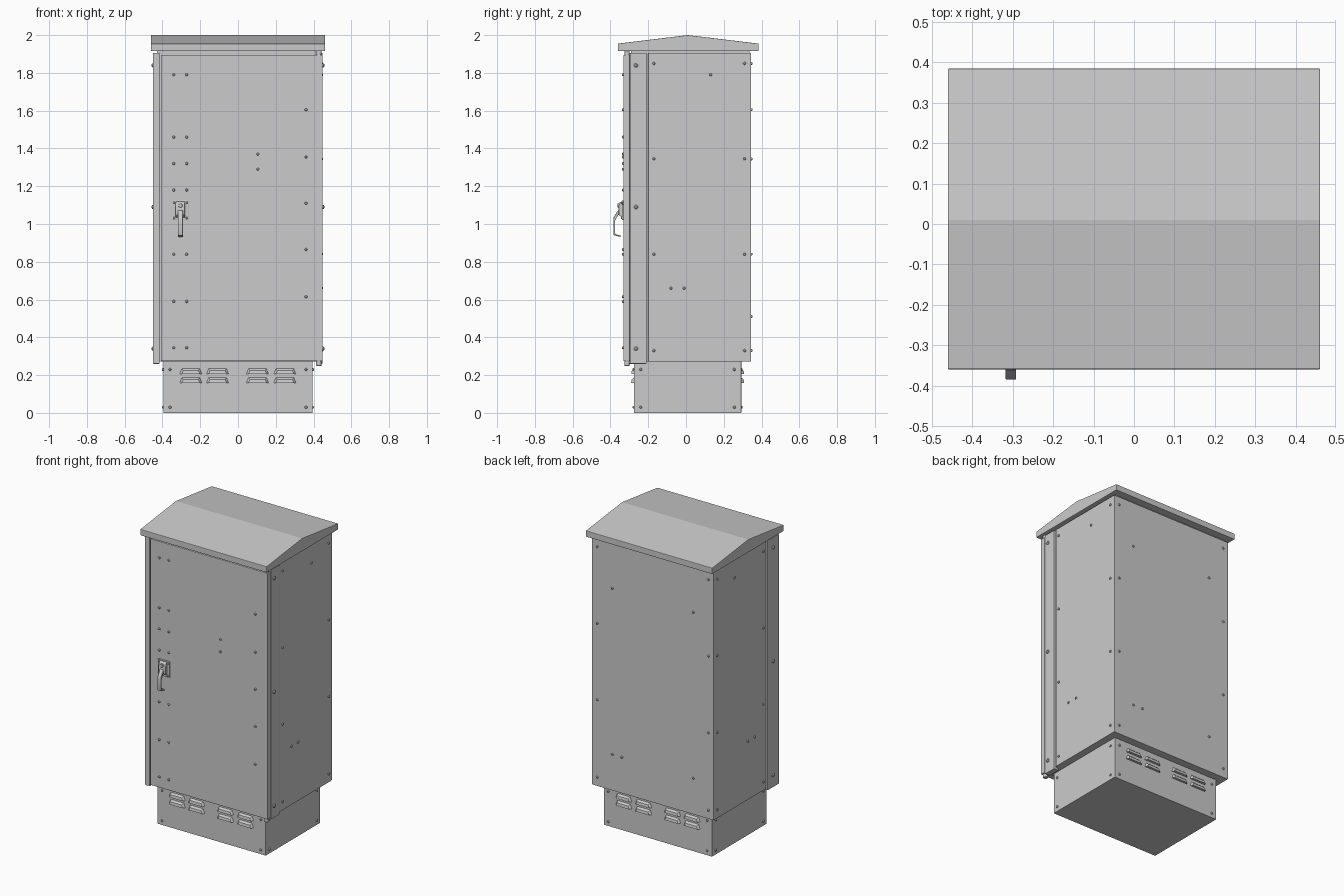
import bpy, bmesh, math
from mathutils import Vector, Matrix

if "Cube" in bpy.data.objects:
    bpy.data.objects.remove(bpy.data.objects["Cube"])


def finish(name, bm, bevel=0, smooth=False):
    bmesh.ops.recalc_face_normals(bm, faces=bm.faces)
    me = bpy.data.meshes.new(name)
    bm.to_mesh(me)
    bm.free()
    ob = bpy.data.objects.new(name, me)
    bpy.context.collection.objects.link(ob)
    if bevel:
        m = ob.modifiers.new("edge", 'BEVEL')
        m.width, m.segments, m.limit_method = bevel, 2, 'ANGLE'
    if smooth:
        bpy.ops.object.select_all(action='DESELECT')
        bpy.context.view_layer.objects.active = ob
        ob.select_set(True)
        bpy.ops.object.shade_smooth_by_angle(angle=math.radians(35))
    return ob


def box(name, x, y, z, bevel=0):
    bm = bmesh.new()
    mid = Vector([(a + b) / 2 for a, b in (x, y, z)])
    size = [b - a for a, b in (x, y, z)]
    bmesh.ops.create_cube(bm, size=1, matrix=Matrix.Translation(mid) @ Matrix.Diagonal((*size, 1)))
    return finish(name, bm, bevel)


def prism(name, profile, x0, x1, bevel=0, smooth=False):
    # extrude a (y, z) profile along x
    bm = bmesh.new()
    f = bm.faces.new([bm.verts.new((x0, y, z)) for y, z in profile])
    ext = bmesh.ops.extrude_face_region(bm, geom=[f])['geom']
    bmesh.ops.translate(bm, vec=(x1 - x0, 0, 0), verts=[v for v in ext if isinstance(v, bmesh.types.BMVert)])
    return finish(name, bm, bevel, smooth)


def studs(name, points, direction, r=0.0075, h=0.007):
    # low domed bolt heads: a disc wall with a tapered cap
    bm = bmesh.new()
    d = Vector(direction)
    rot = d.to_track_quat('Z', 'Y').to_matrix().to_4x4()
    for p in points:
        p = Vector(p)
        for r1, r2, a, b in ((r, r, -0.004, h * 0.5), (r, r * 0.55, h * 0.5, h)):
            bmesh.ops.create_cone(bm, cap_ends=True, segments=12, radius1=r1, radius2=r2, depth=b - a,
                                  matrix=Matrix.Translation(p + d * (a + b) / 2) @ rot)
    return finish(name, bm, smooth=True)


def rod(name, centre, r, depth, axis):
    bm = bmesh.new()
    rot = Vector(axis).to_track_quat('Z', 'Y').to_matrix().to_4x4()
    bmesh.ops.create_cone(bm, cap_ends=True, segments=20, radius1=r, radius2=r, depth=depth,
                          matrix=Matrix.Translation(centre) @ rot)
    return finish(name, bm, 0.002, True)


# Main shell, plinth and roof
box("plinth", (-0.395, 0.395), (-0.275, 0.293), (0, 0.28), 0.002)
box("cabinet_body", (-0.443, 0.443), (-0.2, 0.345), (0.272, 1.905), 0.002)
box("inner_frame", (-0.432, 0.432), (-0.292, -0.19), (0.272, 1.905))
box("roof_collar", (-0.43, 0.43), (-0.29, 0.335), (1.89, 1.925))
prism("roof", [(-0.36, 1.915), (-0.36, 1.955), (0.01, 2.0), (0.385, 1.955), (0.385, 1.915)],
      -0.461, 0.461, 0.003)

# Door with side pillars and hinge pins
box("door", (-0.408, 0.447), (-0.332, -0.297), (0.274, 1.896), 0.003)
box("left_pillar", (-0.45, -0.415), (-0.326, -0.208), (0.26, 1.905), 0.003)
box("right_pillar", (0.412, 0.448), (-0.294, -0.208), (0.26, 1.905), 0.003)
for z, n in ((0.263, "lower"), (1.902, "upper")):
    rod(n + "_hinge_pin", (0.428, -0.312, z), 0.014, 0.028, (0, 0, 1))

# Door fasteners
door_pts = [(x, -0.332, z) for x in (-0.34, -0.272) for z in (1.79, 1.46, 1.32, 1.18, 0.84, 0.59, 0.345)]
door_pts += [(0.36, -0.332, z) for z in (1.605, 1.355, 1.11, 0.865, 0.615)]
door_pts += [(0.105, -0.332, z) for z in (1.37, 1.29)]
studs("door_bolts", door_pts, (0, -1, 0))

# Side, pillar and plinth fasteners, mirrored left and right
for s, side in ((-1, "left"), (1, "right")):
    pts = [(s * 0.443, y, z) for y in (-0.17, 0.31) for z in (1.85, 1.345, 0.84, 0.33)]
    pts += [(s * 0.443, 0.13, 1.79), (s * 0.443, -0.08, 0.66), (s * 0.443, -0.01, 0.66)]
    studs(side + "_side_bolts", pts, (s, 0, 0))
    studs(side + "_pillar_bolts", [(s * 0.449, -0.265, z) for z in (1.84, 1.09, 0.34)], (s, 0, 0), 0.011, 0.008)
    studs(side + "_plinth_bolts", [(s * 0.395, y, z) for y in (-0.24, 0.256) for z in (0.03, 0.23)], (s, 0, 0))

# Back fasteners
back = [(x, 0.345, z) for x in (-0.405, 0.405) for z in (1.85, 1.345, 0.84, 0.33)]
back += [(x, 0.345, z) for x in (-0.295, 0.295) for z in (1.605, 0.51)] + [(0.225, 0.345, 0.51)]
studs("back_bolts", back, (0, 1, 0))

# Pressed louvre hoods on plinth front and back
for s, wall, side in ((-1, -0.275, "front"), (1, 0.293, "back")):
    studs(side + "_plinth_bolts", [(x, wall, z) for x in (-0.36, 0.36) for z in (0.03, 0.23)], (0, s, 0))
    bm = bmesh.new()
    for cx in (-0.25, -0.108, 0.103, 0.248):
        for cz in (0.22, 0.173):
            a, b, top, low = 0.048, 0.06, cz + 0.016, cz - 0.014
            pts = [(-b, -0.002, low), (b, -0.002, low), (a, -0.002, top), (-a, -0.002, top),
                   (-a, 0.015, low), (a, 0.015, low), (a - 0.008, 0.012, top - 0.012), (8e-3 - a, 0.012, top - 0.012)]
            v = [bm.verts.new((cx + x, wall + s * y, z)) for x, y, z in pts]
            bmesh.ops.convex_hull(bm, input=v)
    finish(side + "_louvres", bm, 0, True)

# Handle: backing plate, boss, lock and curved lever
hx = -0.305
box("handle_plate", (hx - 0.043, hx + 0.043), (-0.34, -0.33), (1.02, 1.125), 0.003)
studs("handle_plate_bolts", [(hx + dx, -0.34, z) for dx in (-0.034, 0.034) for z in (1.032, 1.113)],
      (0, -1, 0), 0.006, 0.005)
prism("handle_boss", [(-0.335, 1.12), (-0.352, 1.115), (-0.358, 1.09), (-0.358, 1.05), (-0.335, 1.03)],
      hx - 0.025, hx + 0.025, 0.004, True)
rod("handle_lock", (hx, -0.356, 1.098), 0.011, 0.014, (0, 1, 0))
prism("handle_lever", [(-0.35, 1.075), (-0.362, 1.07), (-0.383, 1.035), (-0.385, 1.02), (-0.385, 0.95),
                       (-0.382, 0.94), (-0.345, 0.932), (-0.345, 0.939), (-0.374, 0.946), (-0.376, 0.955),
                       (-0.376, 1.018), (-0.357, 1.05), (-0.35, 1.052)],
      hx - 0.013, hx + 0.013, 0.002, True)
